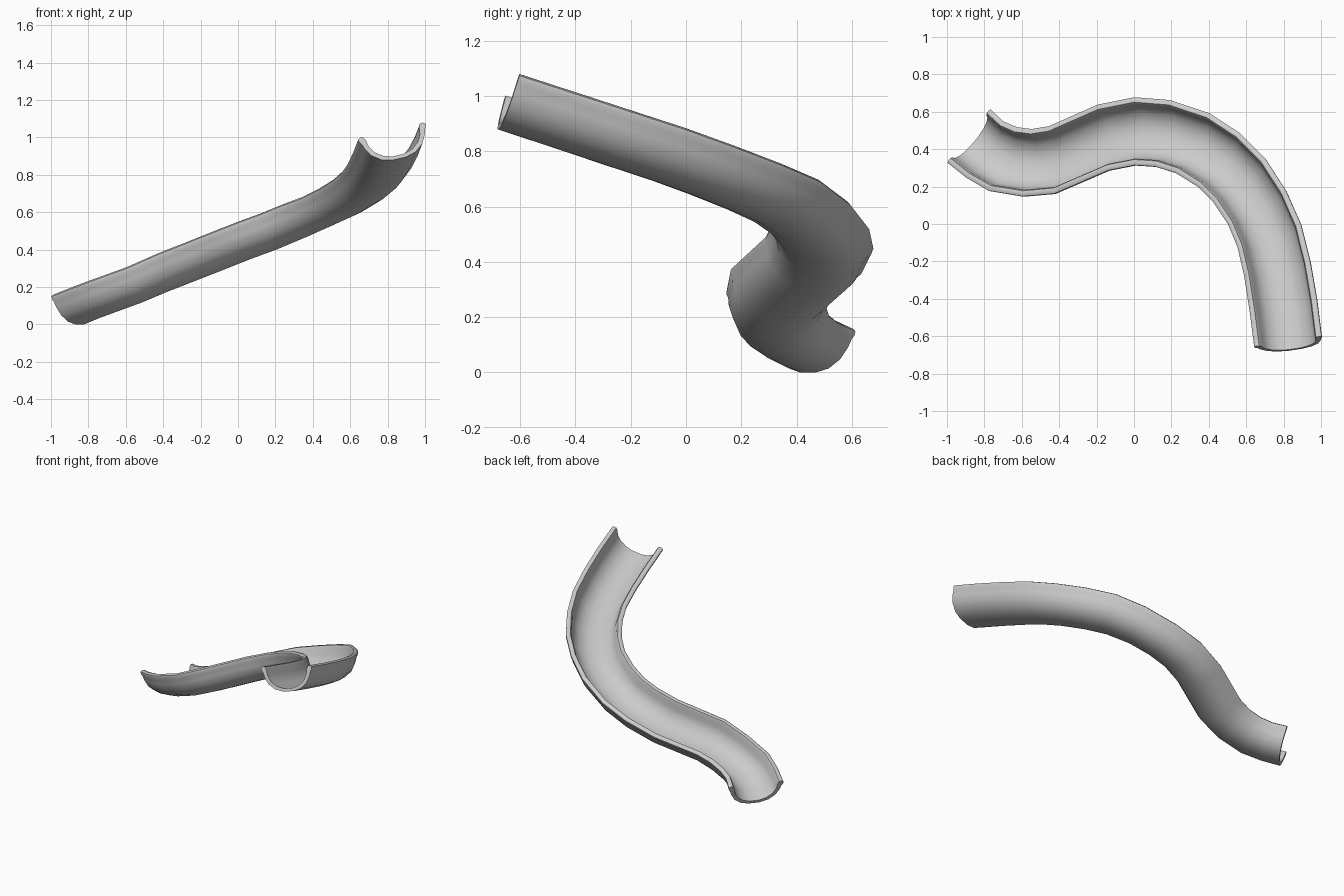
import bpy, bmesh, math
from mathutils import Vector

if "Cube" in bpy.data.objects:
    bpy.data.objects.remove(bpy.data.objects["Cube"])

# Stations along the chute: inner rim xyz, outer rim xyz
STATIONS = [
    (-1.00, .33, .15, -.77, .615, .15),
    (-.90, .25, .19, -.70, .55, .18),
    (-.78, .18, .235, -.63, .52, .205),
    (-.60, .15, .30, -.55, .51, .235),
    (-.43, .165, .375, -.46, .525, .27),
    (-.14, .29, .49, -.20, .64, .37),
    (0, .317, .545, 0, .68, .45),
    (.11, .31, .585, .19, .665, .52),
    (.22, .275, .63, .40, .595, .61),
    (.34, .20, .675, .56, .49, .69),
    (.42, .12, .715, .70, .35, .75),
    (.50, 0, .765, .81, .18, .815),
    (.55, -.12, .81, .89, 0, .88),
    (.585, -.27, .86, .94, -.2, .945),
    (.615, -.46, .925, .975, -.4, 1.01),
    (.64, -.655, .99, 1.0, -.6, 1.075),
]
# Half cross-section (offset, depth): outside wall with rounded lip, then inside wall
HALF_W = .18
OUTER = [(.036, .165), (.09, .15), (.135, .115), (.160, .07), (.169, .04),
         (.179, .025), (.18, .01), (.167, 0)]
INNER = [(.152, .003), (.143, .02), (.137, .06), (.115, .1), (.077, .13), (.032, .145)]
half = OUTER + INNER
profile = half + [(-u, d) for u, d in reversed(half)]

# Chute: profile lofted through the stations
inner = [Vector(s[:3]) for s in STATIONS]
outer = [Vector(s[3:]) for s in STATIONS]
mid = [(a + b) / 2 for a, b in zip(inner, outer)]
bm = bmesh.new()
rings = []
last = len(mid) - 1
for i, c in enumerate(mid):
    tangent = mid[min(i + 1, last)] - mid[max(i - 1, 0)]
    across = (outer[i] - inner[i]) / (2 * HALF_W)
    down = tangent.cross(across).normalized()
    if down.z > 0:
        down.negate()
    rings.append([bm.verts.new(c + across * u + down * d) for u, d in profile])
n = len(profile)
for a, b in zip(rings, rings[1:]):
    for j in range(n):
        k = (j + 1) % n
        bm.faces.new((a[j], a[k], b[k], b[j]))
# End caps as strips between the mirrored inside and outside walls
for ring in (rings[0], rings[-1]):
    bm.faces.new(ring)
bmesh.ops.recalc_face_normals(bm, faces=bm.faces)
low = min(v.co.z for v in bm.verts)
bmesh.ops.translate(bm, verts=bm.verts, vec=(0, 0, -low))
mesh = bpy.data.meshes.new("slide_chute")
bm.to_mesh(mesh)
bm.free()

grey = bpy.data.materials.new("light grey")
grey.diffuse_color = (.6, .6, .6, 1)
grey.use_nodes = True
grey.node_tree.nodes["Principled BSDF"].inputs["Base Color"].default_value = grey.diffuse_color
mesh.materials.append(grey)
chute = bpy.data.objects.new("slide_chute", mesh)
bpy.context.collection.objects.link(chute)
bpy.context.view_layer.objects.active = chute
chute.select_set(True)
bpy.ops.object.shade_smooth_by_angle(angle=math.radians(50))
